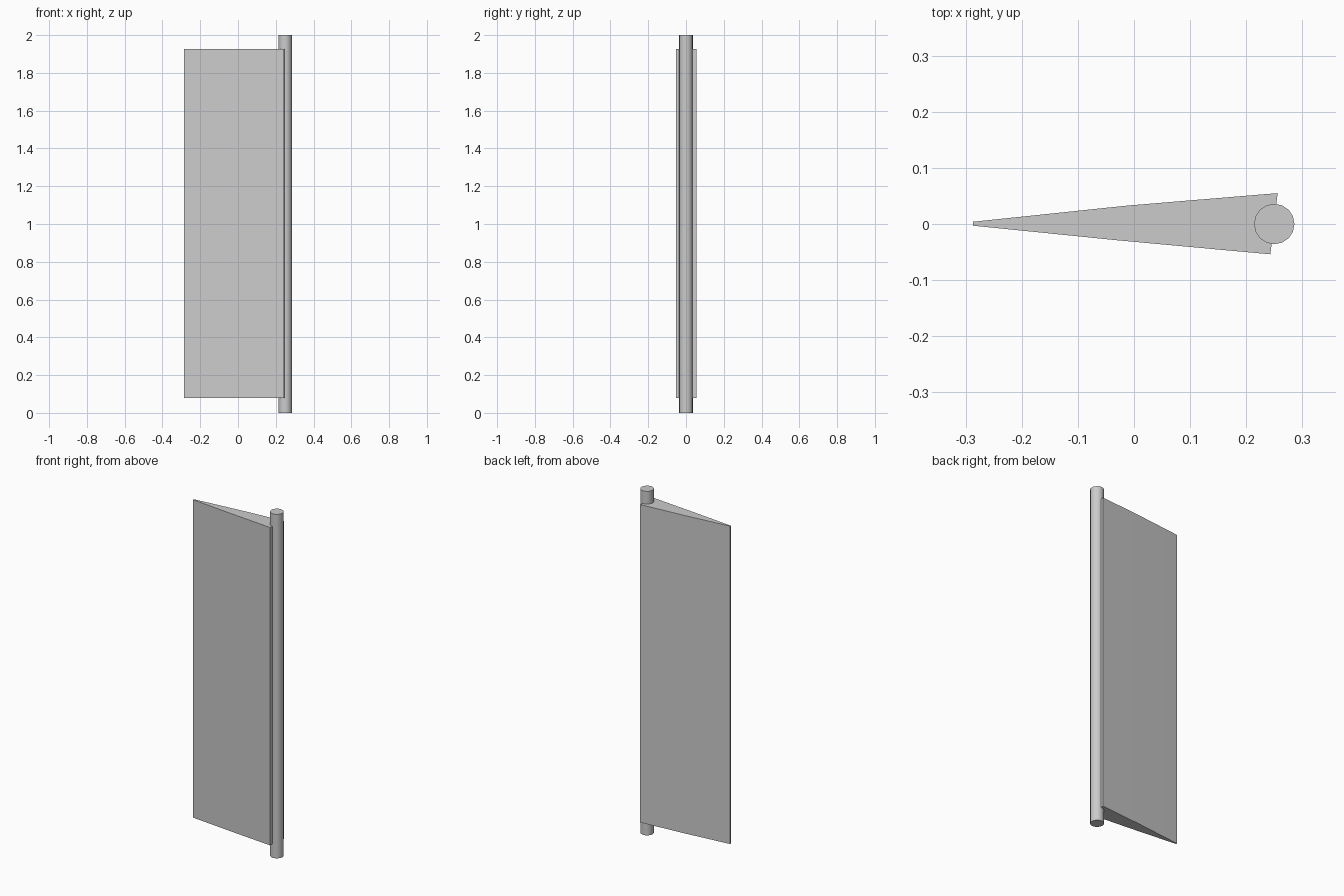
import bpy, bmesh, math

cube = bpy.data.objects.get("Cube")
if cube:
    bpy.data.objects.remove(cube, do_unlink=True)

grey = bpy.data.materials.new("light grey")
grey.use_nodes = True
grey.diffuse_color = (0.6, 0.6, 0.6, 1)
grey.node_tree.nodes["Principled BSDF"].inputs["Base Color"].default_value = (0.6, 0.6, 0.6, 1)


def prism(name, outline, bottom, top):
    """Extrude a plan outline upward into a closed solid."""
    bm = bmesh.new()
    face = bm.faces.new([bm.verts.new((x, y, bottom)) for x, y in outline])
    grown = bmesh.ops.extrude_face_region(bm, geom=[face])["geom"]
    verts = [v for v in grown if isinstance(v, bmesh.types.BMVert)]
    bmesh.ops.translate(bm, verts=verts, vec=(0, 0, top - bottom))
    bmesh.ops.recalc_face_normals(bm, faces=bm.faces)
    mesh = bpy.data.meshes.new(name)
    bm.to_mesh(mesh)
    bm.free()
    mesh.materials.append(grey)
    obj = bpy.data.objects.new(name, mesh)
    bpy.context.collection.objects.link(obj)
    bpy.ops.object.select_all(action="DESELECT")
    obj.select_set(True)
    bpy.context.view_layer.objects.active = obj
    bpy.ops.object.shade_smooth_by_angle(angle=math.radians(30))
    return obj


# Tapered blade with a blunt trailing edge and a slightly skewed leading face
blade_outline = [(-0.287, -0.003), (-0.03, -0.029), (0.243, -0.054),
                 (0.256, 0.055), (-0.01, 0.033), (-0.287, 0.004)]
prism("rudder_blade", blade_outline, 0.078, 1.926)

# Round stock along the leading edge
sides = 16
stock_outline = [(0.25 + 0.036 * math.cos(i * math.tau / sides),
                  0.036 * math.sin(i * math.tau / sides)) for i in range(sides)]
prism("rudder_stock", stock_outline, 0, 2)
